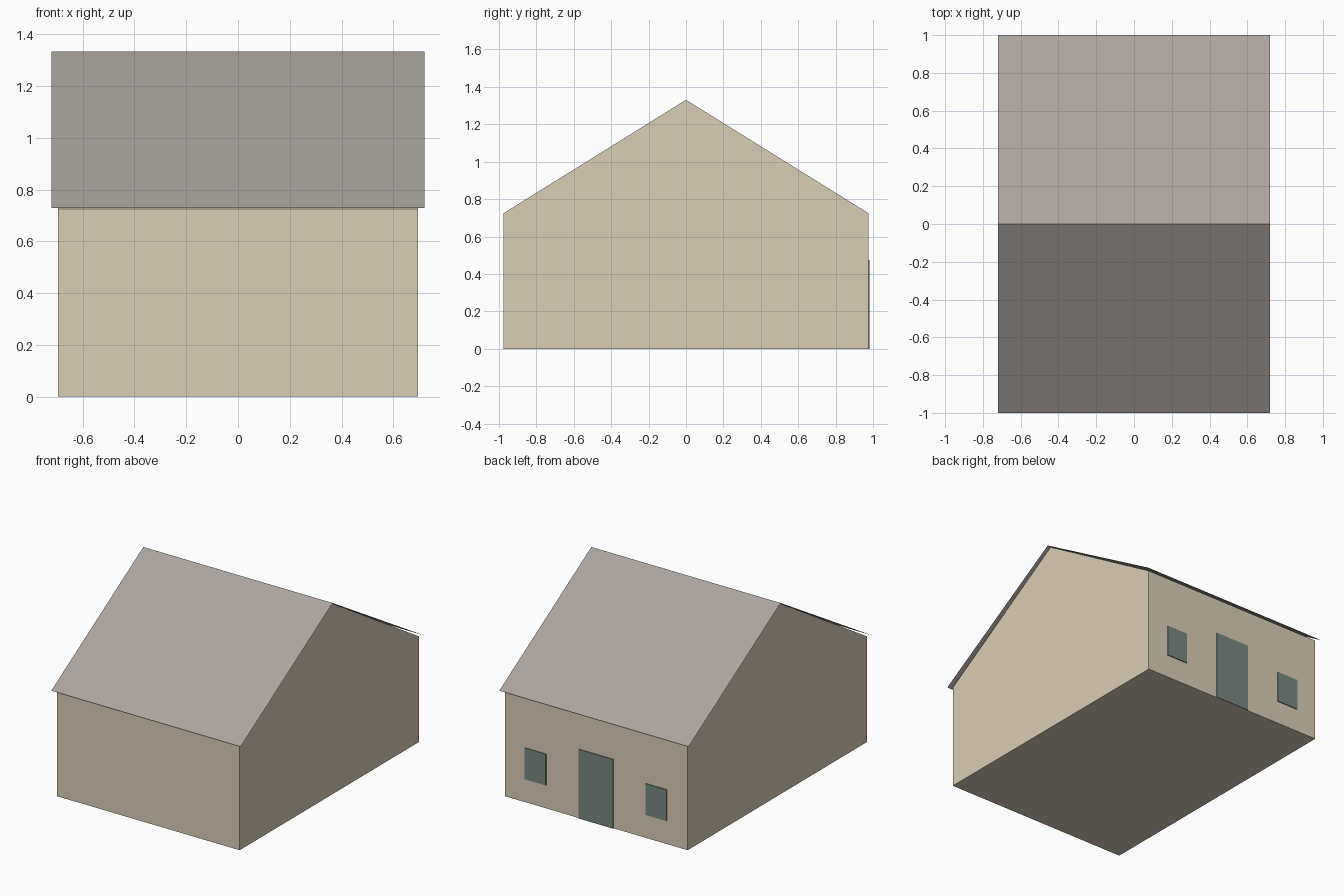
import bpy
import bmesh

cube = bpy.data.objects.get("Cube")
if cube:
    bpy.data.objects.remove(cube, do_unlink=True)


def srgb(*channels):
    return tuple(((c + 0.055) / 1.055) ** 2.4 for c in channels) + (1.0,)


def material(name, color):
    mat = bpy.data.materials.new(name)
    mat.use_nodes = True
    mat.diffuse_color = color
    mat.node_tree.nodes["Principled BSDF"].inputs["Base Color"].default_value = color
    return mat


def extrude_object(name, profile, direction, mat, closed=True):
    """Sweep a profile along a direction: a solid when closed, else an open sheet."""
    bm = bmesh.new()
    verts = [bm.verts.new(p) for p in profile]
    if closed:
        base = [bm.faces.new(verts)]
        swept = bmesh.ops.extrude_face_region(bm, geom=base, use_keep_orig=True)
    else:
        base = [bm.edges.new(pair) for pair in zip(verts, verts[1:])]
        swept = bmesh.ops.extrude_edge_only(bm, edges=base)
    moved = [g for g in swept["geom"] if isinstance(g, bmesh.types.BMVert)]
    bmesh.ops.translate(bm, verts=moved, vec=direction)
    bmesh.ops.recalc_face_normals(bm, faces=bm.faces)
    if not closed and sum(f.normal.z for f in bm.faces) < 0:
        bmesh.ops.reverse_faces(bm, faces=bm.faces)
    mesh = bpy.data.meshes.new(name)
    bm.to_mesh(mesh)
    bm.free()
    mesh.materials.append(mat)
    obj = bpy.data.objects.new(name, mesh)
    bpy.context.collection.objects.link(obj)
    return obj


wall_paint = material("warm beige walls", srgb(0.86, 0.805, 0.71))
roof_paint = material("grey roof", srgb(0.675, 0.643, 0.618))
opening_paint = material("grey green openings", srgb(0.475, 0.535, 0.50))

# Gabled body, with the gables on the left and right ends
half_x, half_y, eave, ridge = 0.695, 0.975, 0.725, 1.331
gable = [(-half_x, -half_y, 0), (-half_x, half_y, 0), (-half_x, half_y, eave),
         (-half_x, 0, ridge), (-half_x, -half_y, eave)]
extrude_object("walls", gable, (2 * half_x, 0, 0), wall_paint)

# Thin folded roof sheet overhanging on every side
roof_x, roof_eave, roof_ridge = 0.72, 0.728, 1.334
fold = [(-roof_x, -1, roof_eave), (-roof_x, 0, roof_ridge), (-roof_x, 1, roof_eave)]
extrude_object("roof", fold, (2 * roof_x, 0, 0), roof_paint, closed=False)


# Door and windows as thin plates on the rear wall
def plate(name, x0, x1, z0, z1):
    y = half_y
    corners = [(x0, y, z0), (x1, y, z0), (x1, y, z1), (x0, y, z1)]
    extrude_object(name, corners, (0, 0.006, 0), opening_paint)


plate("door", -0.13, 0.13, 0, 0.475)
for side, label in ((1, "left"), (-1, "right")):
    inner, outer = sorted((side * 0.38, side * 0.54))
    plate(label + "_window", inner, outer, 0.16, 0.375)
